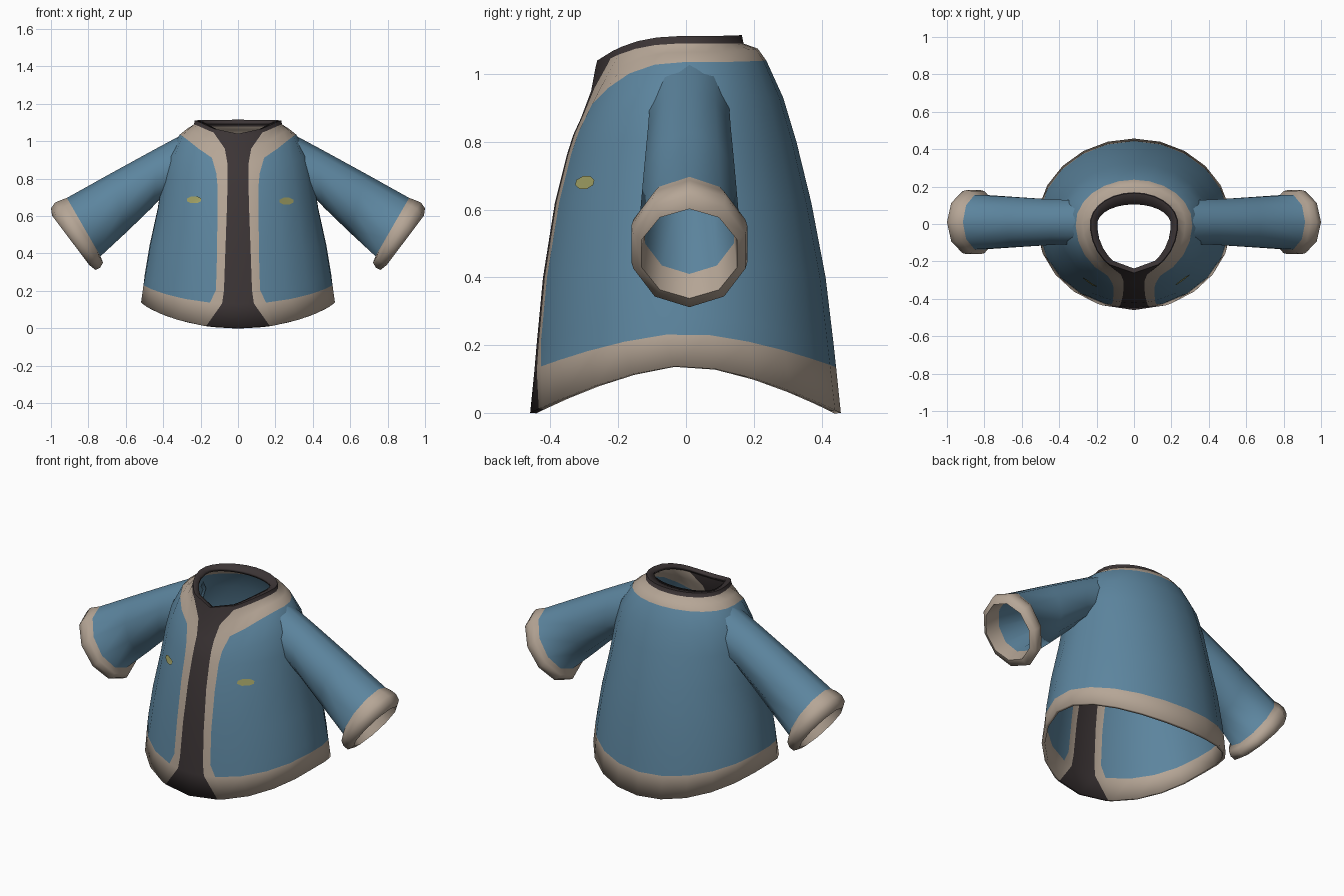
import bpy
import math
from mathutils import Vector
from mathutils.bvhtree import BVHTree

cube = bpy.data.objects.get("Cube")
if cube:
    bpy.data.objects.remove(cube, do_unlink=True)


def make_material(name, rgb):
    mat = bpy.data.materials.new(name)
    mat.use_nodes = True
    mat.diffuse_color = (*rgb, 1)
    mat.node_tree.nodes["Principled BSDF"].inputs["Base Color"].default_value = (*rgb, 1)
    return mat


BLUE, TAN, DARK, OLIVE = range(4)
MATERIALS = [
    make_material("blue cloth", (0.108, 0.235, 0.345)),
    make_material("tan trim", (0.465, 0.38, 0.305)),
    make_material("dark lining", (0.045, 0.035, 0.036)),
    make_material("olive button", (0.36, 0.36, 0.13)),
]


def make_object(name, verts, faces, slots):
    """Smooth-shaded mesh with a material slot per face."""
    mesh = bpy.data.meshes.new(name)
    mesh.from_pydata(verts, [], faces)
    for mat in MATERIALS:
        mesh.materials.append(mat)
    for poly, slot in zip(mesh.polygons, slots):
        poly.material_index = slot
    obj = bpy.data.objects.new(name, mesh)
    bpy.context.collection.objects.link(obj)
    bpy.ops.object.select_all(action="DESELECT")
    obj.select_set(True)
    bpy.context.view_layer.objects.active = obj
    bpy.ops.object.shade_smooth_by_angle(angle=math.radians(75))
    return obj


def loft(rings, closed, colour):
    """Skin a list of equal rings; colour(row, column) gives the material."""
    n = len(rings[0])
    verts = [p for ring in rings for p in ring]
    faces, slots = [], []
    for r in range(len(rings) - 1):
        for c in range(n if closed else n - 1):
            d = (c + 1) % n
            faces.append((r * n + c, r * n + d, (r + 1) * n + d, (r + 1) * n + c))
            slots.append(colour(r, c))
    return verts, faces, slots


# Body: each row is z front/side/back, half width, y front/back,
# placket half width and trim half width
BODY_ROWS = [
    (0.00, 0.14, 0.00, 0.52, -0.46, 0.457, 0.17, 0.20),
    (0.13, 0.235, 0.135, 0.51, -0.447, 0.443, 0.085, 0.15),
    (0.20, 0.29, 0.20, 0.502, -0.441, 0.436, 0.075, 0.118),
    (0.40, 0.45, 0.40, 0.475, -0.422, 0.412, 0.068, 0.112),
    (0.62, 0.64, 0.62, 0.433, -0.387, 0.37, 0.06, 0.11),
    (0.76, 0.82, 0.80, 0.405, -0.352, 0.326, 0.056, 0.11),
    (0.82, 0.94, 0.93, 0.375, -0.333, 0.287, 0.055, 0.116),
    (0.87, 1.035, 1.04, 0.312, -0.31, 0.237, 0.056, 0.14),
    (0.95, 1.065, 1.075, 0.275, -0.28, 0.212, 0.07, 0.15),
    (1.02, 1.09, 1.09, 0.237, -0.267, 0.17, 0.13, 0.16),
    (1.04, 1.112, 1.115, 0.232, -0.262, 0.165, 0.13, 0.16),
    (1.037, 1.106, 1.106, 0.197, -0.238, 0.105, 0.11, 0.135),
]
SIDE_STEPS = 10


def body_ring(zf, zs, zb, rx, yf, yb, placket, trim):
    start = math.asin(trim / rx)
    angles = [0, math.asin(placket / rx)]
    angles += [start + (math.pi - start) * i / SIDE_STEPS for i in range(SIDE_STEPS + 1)]
    power = 2.6 if zs > 1 else 1.6
    ring = []
    for a in angles:
        c = math.cos(a)
        y_end, z_end = (yf, zf) if c > 0 else (yb, zb)
        ring.append((rx * math.sin(a), y_end * abs(c), zs + (z_end - zs) * abs(c) ** power))
    return ring


def body_colour(row, col):
    if row >= 9 or col == 0:
        return DARK
    if row in (0, 7, 8) or col == 1:
        return TAN
    return BLUE


body_mesh = loft([body_ring(*row) for row in BODY_ROWS], False, body_colour)
body = make_object("jacket_body", *body_mesh)
body.modifiers.new("mirror", "MIRROR").use_clip = True
wall = body.modifiers.new("cloth thickness", "SOLIDIFY")
wall.thickness = 0.018
wall.offset = -1

# Sleeves: rings by top point, bottom point (x, z), half depth and inward bow,
# running out to the cuff and back along the lining
SLEEVE_RINGS = [
    ((0.295, 1.037), (0.395, 0.715), 0.122, 0.035),
    ((0.45, 0.954), (0.46, 0.645), 0.128, 0.015),
    ((0.68, 0.828), (0.60, 0.51), 0.141, 0),
    ((0.915, 0.697), (0.735, 0.385), 0.153, 0),
    ((0.945, 0.686), (0.722, 0.352), 0.174, 0),
    ((0.978, 0.672), (0.736, 0.325), 0.180, 0),
    ((1.0, 0.642), (0.762, 0.312), 0.174, 0),
    ((0.994, 0.602), (0.795, 0.338), 0.148, 0),
    ((0.90, 0.672), (0.745, 0.41), 0.138, 0),
    ((0.34, 0.98), (0.41, 0.76), 0.10, 0.03),
]
SIDES = 10


def sleeve_ring(top, bottom, depth, bow):
    top, bottom = Vector((top[0], 0, top[1])), Vector((bottom[0], 0, bottom[1]))
    middle, half = (top + bottom) / 2, (top - bottom) / 2
    ring = []
    for i in range(SIDES):
        t = math.tau * i / SIDES
        s = math.sin(t)
        ring.append(middle + half * math.cos(t) + Vector((-bow * s * s, 0.01 - depth * s, 0)))
    return ring


sleeves = make_object("sleeves", *loft([sleeve_ring(*r) for r in SLEEVE_RINGS], True,
                                       lambda row, col: TAN if 3 <= row <= 7 else BLUE))
sleeves.modifiers.new("mirror", "MIRROR")

# Chest buttons: thin rounded plates laid on the front of the body
tree = BVHTree.FromPolygons(body_mesh[0], body_mesh[1])


def on_front(x, z):
    hit = tree.ray_cast(Vector((abs(x), -1, z)), Vector((0, 1, 0)))[0]
    return Vector((x, hit.y - 0.008, z))


for name, x, z in (("left_button", 0.26, 0.68), ("right_button", -0.235, 0.687)):
    corners = [math.tau * (i + 0.5) / 8 for i in range(8)]
    plate = [on_front(x, z)]
    plate += [on_front(x + 0.04 * math.cos(a), z + 0.02 * math.sin(a)) for a in corners]
    make_object(name, plate, [(0, i + 1, (i + 1) % 8 + 1) for i in range(8)], [OLIVE] * 8)
